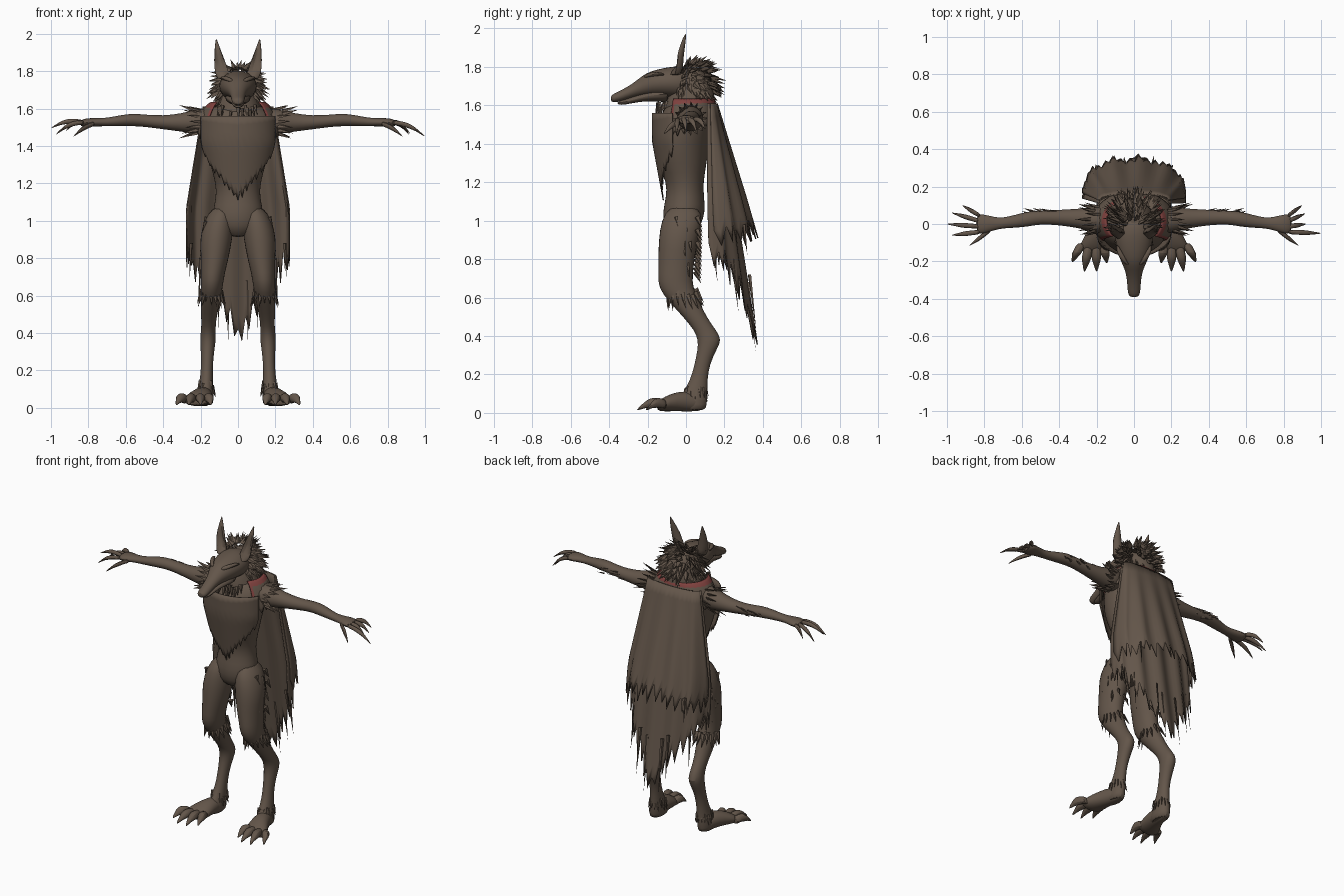
import bpy, bmesh, math, random
from mathutils import Vector

random.seed(7)
old = bpy.data.objects.get("Cube")
if old:
    bpy.data.objects.remove(old, do_unlink=True)


def material(name, rgb):
    m = bpy.data.materials.new(name)
    m.use_nodes = True
    m.diffuse_color = (*rgb, 1)
    m.node_tree.nodes["Principled BSDF"].inputs["Base Color"].default_value = (*rgb, 1)
    m.node_tree.nodes["Principled BSDF"].inputs["Roughness"].default_value = 0.9
    return m


BROWN = material("fur_brown", (0.125, 0.092, 0.068))
RED = material("trim_red", (0.22, 0.055, 0.05))
built = []


def finish(name, bm, subsurf=0, thickness=0):
    if not thickness:
        bmesh.ops.recalc_face_normals(bm, faces=bm.faces)
    me = bpy.data.meshes.new(name)
    bm.to_mesh(me)
    bm.free()
    me.materials.append(BROWN)
    me.materials.append(RED)
    ob = bpy.data.objects.new(name, me)
    bpy.context.collection.objects.link(ob)
    if thickness:
        ob.modifiers.new("thickness", "SOLIDIFY").thickness = thickness
    if subsurf:
        ob.modifiers.new("smooth", "SUBSURF").levels = subsurf
        ob.modifiers["smooth"].render_levels = subsurf
    built.append(ob)


def add_loft(bm, rings, axis, side=1, sides=14):
    """Skin elliptical rings (x, y, z, radius_a, radius_b) lying across an axis."""
    loops = []
    for x, y, z, ra, rb in rings:
        loop = []
        for i in range(sides):
            a = math.tau * i / sides
            c, s = ra * math.cos(a), rb * math.sin(a)
            off = {"x": (0, c, s), "y": (c, 0, s), "z": (c, s, 0)}[axis]
            p = Vector((x, y, z)) + Vector(off)
            p.x *= side
            loop.append(bm.verts.new(p))
        loops.append(loop)
    for lo, hi in zip(loops, loops[1:]):
        for i in range(sides):
            j = (i + 1) % sides
            bm.faces.new((lo[i], lo[j], hi[j], hi[i]))
    bm.faces.new(loops[0])
    bm.faces.new(loops[-1])


def loft(name, rings, axis, side=1, sides=14):
    bm = bmesh.new()
    add_loft(bm, rings, axis, side, sides)
    finish(name, bm, subsurf=1)


def digit(bm, base, tip, lift, r, axis, side):
    """A knuckled finger or toe ending in a curved claw."""
    base, tip = Vector(base), Vector(tip)
    rings = []
    for t, k in ((0, 1), (.25, .95), (.5, 1.1), (.68, .8), (.76, .6), (.9, .38), (1, .06)):
        p = base.lerp(tip, t)
        p.z += lift * math.sin(math.pi * t)
        rings.append((*p, r * k, r * k))
    add_loft(bm, rings, axis, side, 8)


def tufts(name, items):
    """Flat pointed locks of fur, each given as root, direction, length, width."""
    bm = bmesh.new()
    for root, d, length, width in items:
        root, d = Vector(root), Vector(d).normalized()
        a = d.orthogonal().normalized()
        b = d.cross(a)
        base = [bm.verts.new(root + width * o) for o in (a, b * .5, -a, b * -.5)]
        tip = bm.verts.new(root + d * length)
        for i in range(4):
            bm.faces.new((base[i], base[(i + 1) % 4], tip))
        bm.faces.new(base[::-1])
    finish(name, bm)


def sheet(name, shape, nu, nv, red=lambda u, v: False, thickness=.006):
    """Cloth or hide sheet; shape(u, v, jag) maps u -1..1 and v 0..1 to a point."""
    bm = bmesh.new()
    jags = [(random.uniform(.4, 1) if i % 2 else random.uniform(-.4, .1)) for i in range(nu + 1)]
    grid = [[bm.verts.new(shape(2 * i / nu - 1, j / nv, jags[i])) for j in range(nv + 1)]
            for i in range(nu + 1)]
    for i in range(nu):
        for j in range(nv):
            f = bm.faces.new((grid[i][j], grid[i + 1][j], grid[i + 1][j + 1], grid[i][j + 1]))
            f.material_index = int(red((2 * i + 1) / nu - 1, (j + .5) / nv))
    finish(name, bm, thickness=thickness)


def rnd(s):
    return random.uniform(-s, s)


# Torso and neck
loft("torso", [(0, .03, 1.63, .1, .1), (0, .01, 1.58, .19, .13), (0, -.005, 1.5, .195, .15),
               (0, -.03, 1.4, .175, .15), (0, -.02, 1.3, .15, .13), (0, -.005, 1.2, .12, .095),
               (0, -.005, 1.12, .118, .1), (0, -.01, 1.05, .14, .112), (0, -.02, .97, .13, .1),
               (0, -.03, .91, .06, .05)], "z", sides=20)
loft("neck", [(0, .02, 1.5, .16, .14), (0, .02, 1.6, .125, .14), (0, .035, 1.7, .1, .11),
              (0, .02, 1.8, .065, .07)], "z")

# Head, jaw and nose
loft("head", [(0, -.392, 1.635, .018, .014), (0, -.375, 1.637, .034, .025),
              (0, -.33, 1.652, .036, .03), (0, -.27, 1.68, .042, .038),
              (0, -.225, 1.702, .058, .056), (0, -.18, 1.715, .082, .066),
              (0, -.1, 1.72, .105, .08), (0, -.02, 1.72, .105, .09),
              (0, .05, 1.71, .07, .07)], "y")
loft("lower_jaw", [(0, -.358, 1.612, .018, .01), (0, -.32, 1.615, .029, .014),
                   (0, -.24, 1.64, .037, .02), (0, -.16, 1.655, .07, .035),
                   (0, -.08, 1.66, .075, .05)], "y")

for side, label in ((1, "left"), (-1, "right")):
    # Ear: a flattened, backward-leaning cone with a hollow front
    bm = bmesh.new()
    add_loft(bm, [(.075, -.06, 1.75, .038, .045), (.088, -.055, 1.8, .04, .042),
                  (.1, -.04, 1.86, .03, .03), (.11, -.018, 1.92, .016, .016),
                  (.117, 0, 1.975, .002, .002)], "z", side, 10)
    for v in bm.verts:
        if v.co.y < -.06 and 1.78 < v.co.z < 1.95:
            v.co.y += .045
    finish(label + "_ear", bm, subsurf=1)
    loft(label + "_brow", [(.03, -.22, 1.745, .008, .008), (.05, -.2, 1.757, .018, .012),
                           (.08, -.15, 1.765, .016, .012), (.09, -.11, 1.76, .006, .006)],
         "y", side, 8)

    # Arm and clawed hand
    bm = bmesh.new()
    add_loft(bm, [(.13, .015, 1.535, .08, .075), (.22, .025, 1.53, .068, .068),
                  (.3, .03, 1.525, .052, .05), (.4, .035, 1.525, .042, .037),
                  (.5, .035, 1.535, .036, .033), (.56, .028, 1.54, .042, .035),
                  (.63, .015, 1.535, .036, .03), (.7, .005, 1.527, .028, .023),
                  (.75, .002, 1.527, .036, .022), (.81, 0, 1.525, .056, .025),
                  (.845, 0, 1.52, .05, .018)], "x", side)
    finish(label + "_arm", bm, subsurf=1)
    if side > 0:
        tips = [(.9, .1, 1.475), (.915, .055, 1.46), (.92, 0, 1.465), (1, -.05, 1.45)]
    else:
        tips = [(.92, .1, 1.48), (.975, .06, 1.46), (1, 0, 1.495), (.975, -.06, 1.46)]
    bm = bmesh.new()
    for i, tip in enumerate(tips):
        digit(bm, (.82, .042 - .028 * i, 1.525), tip, .022, .014, "x", side)
    digit(bm, (.765, -.03, 1.52), (.88, -.115, 1.45), .012, .015, "x", side)
    finish(label + "_fingers", bm, subsurf=1)

    # Digitigrade leg
    loft(label + "_leg", [
        (.085, -.01, 1.08, .05, .08), (.102, -.02, 1.0, .083, .112), (.118, -.04, .9, .09, .105),
        (.124, -.05, .8, .076, .097), (.135, -.055, .72, .066, .092), (.14, -.055, .65, .06, .092),
        (.145, -.01, .58, .054, .082), (.155, .045, .5, .044, .062), (.158, .1, .43, .038, .058),
        (.16, .125, .38, .044, .064), (.162, .11, .33, .04, .05), (.165, .083, .25, .032, .04),
        (.168, .067, .17, .034, .045), (.172, .045, .1, .042, .068), (.175, .03, .04, .046, .08),
        (.175, .03, .01, .04, .075)], "z", side)

    # Broad paw with four clawed toes
    loft(label + "_paw", [(.172, .1, .04, .03, .028), (.178, .03, .06, .045, .055),
                          (.195, -.05, .06, .06, .052), (.215, -.11, .046, .078, .04),
                          (.222, -.155, .034, .072, .024)], "y", side)
    bm = bmesh.new()
    for i, tip in enumerate([(.145, -.21, .015), (.2, -.255, .015), (.265, -.255, .015),
                             (.33, -.205, .015)]):
        digit(bm, (.165 + .038 * i, -.1, .04), tip, .026, .027, "y", side)
    finish(label + "_toes", bm, subsurf=1)

    # Leg, elbow and shoulder fur
    locks = []
    for i in range(16):
        a = math.tau * i / 16
        c, s = math.cos(a), math.sin(a)
        locks.append(((side * (.142 + .05 * c), -.02 + .07 * s, .63 + rnd(.02)),
                      (side * c * .35, s * .35 + .25, -1), .085, .018))
        locks.append(((side * (.17 + .035 * c), .05 + .05 * s, .13 + rnd(.02)),
                      (side * c * .3, s * .3, -1), .06, .012))
        locks.append(((side * (.21 + rnd(.03)), .025 + .06 * c, 1.53 + .06 * s),
                      (side, c * .35, s * .35), .09, .016))
    for i in range(14):
        z = 1.02 - .022 * i
        locks.append(((side * (.13 + rnd(.05)), .055 - .1 * (1 - z) ** 2, z),
                      (side * .2, .5, -1), .07, .018))
        locks.append(((side * (.185 - abs(z - .88) * .12), -.03 + rnd(.05), z),
                      (side * .35, .2, -1), .06, .015))
        locks.append(((side * (.4 + .012 * i), .06 + rnd(.01), 1.525 + rnd(.02)),
                      (side, .35, .1), .05, .01))
    tufts(label + "_limb_fur", locks)

# Mane around the neck and cheeks
locks = []
for i in range(260):
    z = rnd(1)
    a = rnd(2.3)
    r = math.sqrt(1 - z * z)
    n = Vector((r * math.sin(a), r * math.cos(a), z))
    locks.append(((n.x * .105, .03 + n.y * .105, 1.715 + n.z * .1),
                  n + Vector((0, .35, -.55)), random.uniform(.05, .085), .018))
for i in range(50):
    a = rnd(1.2)
    z = random.uniform(1.46, 1.62)
    locks.append(((.12 * math.sin(a), -.02 - .125 * math.cos(a), z),
                  (math.sin(a) * .3, -.25, -1), .06, .014))
tufts("mane", locks)


# Shaggy chest hide ending in a point at the belly
def chest(u, v, jag):
    end = 1.14 + .24 * abs(u) ** 1.2 - .04 * jag
    z = 1.56 + (end - 1.56) * v
    a = 1.25 * u
    k = 1 - max(0, 1.42 - z) * 1.25
    return ((.2 * k + .006) * math.sin(a), -.02 - (.146 * k + .006) * math.cos(a), z)


sheet("chest_hide", chest, 30, 9)


# Tattered cape in two layers
def cape(end_side, end_mid, flare, front, ragged):
    def shape(u, v, jag):
        end = end_side + (end_mid - end_side) * (1 - abs(u)) ** 1.6 - ragged * jag
        z = 1.61 + (end - 1.61) * v
        drop = 1.61 - z
        a = 1.5 * u
        w = .19 + .09 * min(1, drop / .55) - .02 * max(0, drop - .8)
        back = .165 + flare * drop
        fold = .012 * math.sin(u * 17) * min(1, drop * 2)
        return (w * math.sin(a), front + (back - front) * math.cos(a) ** .7 + fold, z)
    return shape


sheet("long_cape", cape(.86, .42, .16, .1, .12), 40, 14)
sheet("outer_cape", cape(.95, 1.0, .29, .12, .09), 36, 10)


# Shoulder mantle with red collar and front edging
def mantle(u, v, jag):
    a = 2.25 * u
    r = .145 + .075 * math.sin(v * math.pi / 2)
    end = 1.5 - .06 * abs(u) ** 4 - .03 * jag
    z = 1.635 + (end - 1.635) * v ** 1.3
    return (r * math.sin(a), .015 + (.13 + .035 * v) * math.cos(a), z)


sheet("shoulder_mantle", mantle, 44, 8, red=lambda u, v: v < .2 or abs(u) > .955)

# Loose torn threads hanging from the cape
tufts("cape_threads", [((x, y, z), (x * .2, .12, -1), n, .012) for s in (1, -1) for x, y, z, n in (
    (s * .1, .33, .72, .3), (s * .05, .32, .68, .36), (s * .2, .24, .8, .28),
    (s * .25, .14, .88, .2), (s * .2, .3, .98, .16))])

# Smooth shading with crisp fur and claw edges
bpy.ops.object.select_all(action="DESELECT")
for ob in built:
    ob.select_set(True)
bpy.context.view_layer.objects.active = built[0]
bpy.ops.object.shade_smooth_by_angle(angle=math.radians(40))
